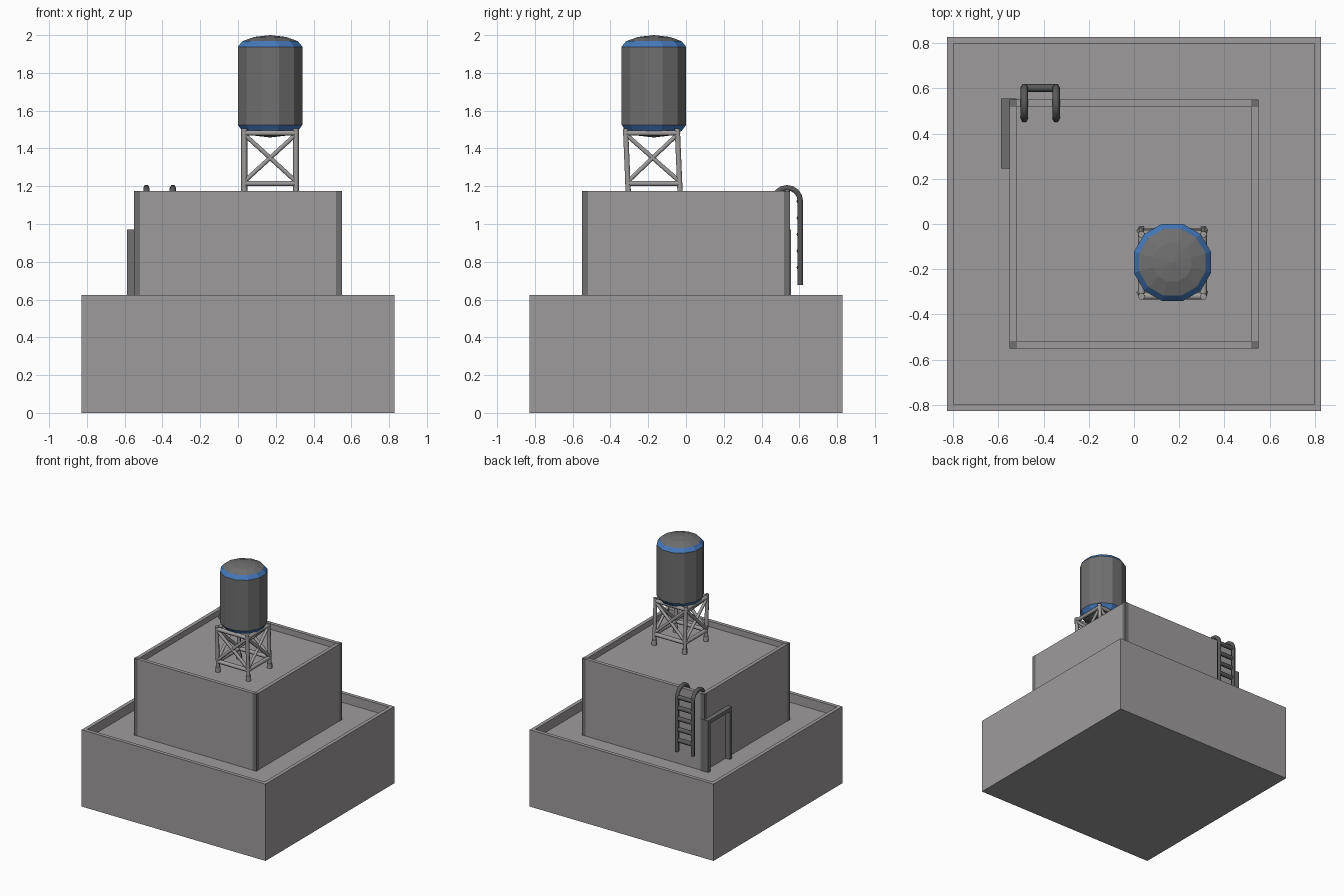
import bpy, bmesh, math
from mathutils import Vector

if "Cube" in bpy.data.objects:
    bpy.data.objects.remove(bpy.data.objects["Cube"])


def material(name, rgb):
    m = bpy.data.materials.new(name)
    m.diffuse_color = (*rgb, 1)
    m.use_nodes = True
    m.node_tree.nodes["Principled BSDF"].inputs["Base Color"].default_value = m.diffuse_color
    return m


WALL = material("wall_grey", (0.345, 0.33, 0.34))
DARK = material("dark_grey", (0.16, 0.16, 0.16))
LADDER = material("ladder_grey", (0.10, 0.10, 0.10))
STEEL = material("light_steel", (0.35, 0.34, 0.335))
BLUE = material("blue", (0.06, 0.19, 0.50))


def add_object(name, bm, *mats):
    bmesh.ops.recalc_face_normals(bm, faces=bm.faces)
    me = bpy.data.meshes.new(name)
    bm.to_mesh(me)
    bm.free()
    for m in mats:
        me.materials.append(m)
    ob = bpy.data.objects.new(name, me)
    bpy.context.collection.objects.link(ob)
    return ob


def lathe(name, profile, sides, mats, centre=(0, 0), rule=None):
    """Revolve (apothem, z) points into a solid with flats facing the axes."""
    bm = bmesh.new()
    k = 1 / math.cos(math.pi / sides)
    rings = []
    for r, z in profile:
        rings.append([bm.verts.new((
            centre[0] + r * k * math.cos(2 * math.pi * (i + 0.5) / sides),
            centre[1] + r * k * math.sin(2 * math.pi * (i + 0.5) / sides), z))
            for i in range(sides)])
    for j, (a, b) in enumerate(zip(rings, rings[1:])):
        for i in range(sides):
            n = (i + 1) % sides
            f = bm.faces.new((a[i], a[n], b[n], b[i]))
            f.material_index = rule(j) if rule else 0
    bmesh.ops.remove_doubles(bm, verts=bm.verts, dist=1e-5)
    return add_object(name, bm, *mats)


def box(name, lo, hi, mat):
    bm = bmesh.new()
    bmesh.ops.create_cube(bm, size=1)
    for v in bm.verts:
        v.co = Vector([(l + h) / 2 + c * (h - l) for l, h, c in zip(lo, hi, v.co)])
    return add_object(name, bm, mat)


def tube(name, points, radius, mat):
    cu = bpy.data.curves.new(name, "CURVE")
    cu.dimensions = "3D"
    cu.bevel_depth = radius
    cu.bevel_resolution = 1
    cu.use_fill_caps = True
    sp = cu.splines.new("POLY")
    sp.points.add(len(points) - 1)
    for p, co in zip(sp.points, points):
        p.co = (*co, 1)
    cu.materials.append(mat)
    ob = bpy.data.objects.new(name, cu)
    bpy.context.collection.objects.link(ob)
    return ob


# Two storeys, each with a parapet around a sunken roof
def storey(name, a, z0, z1, roof):
    lathe(name, [(0, z0), (a, z0), (a, z1), (a - 0.03, z1), (a - 0.03, roof), (0, roof)],
          4, [WALL])


LOWER_ROOF, UPPER_ROOF = 0.55, 1.13
storey("lower_storey", 0.828, 0, 0.625, LOWER_ROOF)
storey("upper_storey", 0.55, LOWER_ROOF, 1.175, UPPER_ROOF)

# Dark corner trims of the upper storey
for sx in (-1, 1):
    for sy in (-1, 1):
        c = (sx * 0.535, sy * 0.535)
        box("corner_trim", (c[0] - 0.0165, c[1] - 0.0165, LOWER_ROOF),
            (c[0] + 0.0165, c[1] + 0.0165, 1.1755), DARK)

# Door frame on the left wall
for y in (0.245, 0.525):
    box("door_post", (-0.588, y, LOWER_ROOF), (-0.52, y + 0.03, 0.97), DARK)
box("door_lintel", (-0.588, 0.275, 0.94), (-0.52, 0.525, 0.97), DARK)

# Hooked ladder on the back wall
for x in (-0.485, -0.345):
    arc = [(x, 0.535 + 0.07 * math.cos(t * math.pi / 8),
            1.122 + 0.07 * math.sin(t * math.pi / 8)) for t in range(9)]
    tube("ladder_rail", [(x, 0.605, 0.677)] + arc, 0.0165, LADDER)
for i in range(5):
    z = 0.77 + 0.0875 * i
    tube("ladder_rung", [(-0.485, 0.602, z), (-0.345, 0.602, z)], 0.0175, LADDER)

# Tank stand: four legs leaning slightly, rails and cross braces
CX, CY, H = 0.17, -0.17, 0.137


def leg_point(i, z):
    sx, sy = [(-1, -1), (1, -1), (1, 1), (-1, 1)][i % 4]
    lean = -0.016 * (z - UPPER_ROOF) / 0.375
    return (CX + sx * H, CY + 0.003 + sy * H + lean, z)


for i in range(4):
    tube("stand_leg", [leg_point(i, UPPER_ROOF), leg_point(i, 1.505)], 0.016, STEEL)
    tube("stand_foot", [leg_point(i, UPPER_ROOF), leg_point(i, 1.17)], 0.021, STEEL)
    for z in (1.215, 1.482):
        tube("stand_rail", [leg_point(i, z), leg_point(i + 1, z)], 0.016, STEEL)
    for a, b in ((1.225, 1.475), (1.475, 1.225)):
        tube("stand_brace", [leg_point(i, a), leg_point(i + 1, b)], 0.013, STEEL)

# Twelve-sided tank with blue bevel bands and shallow domed ends
lathe("water_tank",
      [(0, 1.458), (0.085, 1.468), (0.147, 1.492), (0.171, 1.525),
       (0.171, 1.938), (0.147, 1.968), (0.085, 1.99), (0, 2.0)],
      12, [DARK, BLUE], (CX, CY), lambda j: 1 if j in (2, 4) else 0)

# Turn the tubes into meshes
bpy.ops.object.select_all(action="DESELECT")
for ob in bpy.context.scene.objects:
    if ob.type == "CURVE":
        ob.select_set(True)
        bpy.context.view_layer.objects.active = ob
bpy.ops.object.convert(target="MESH")
